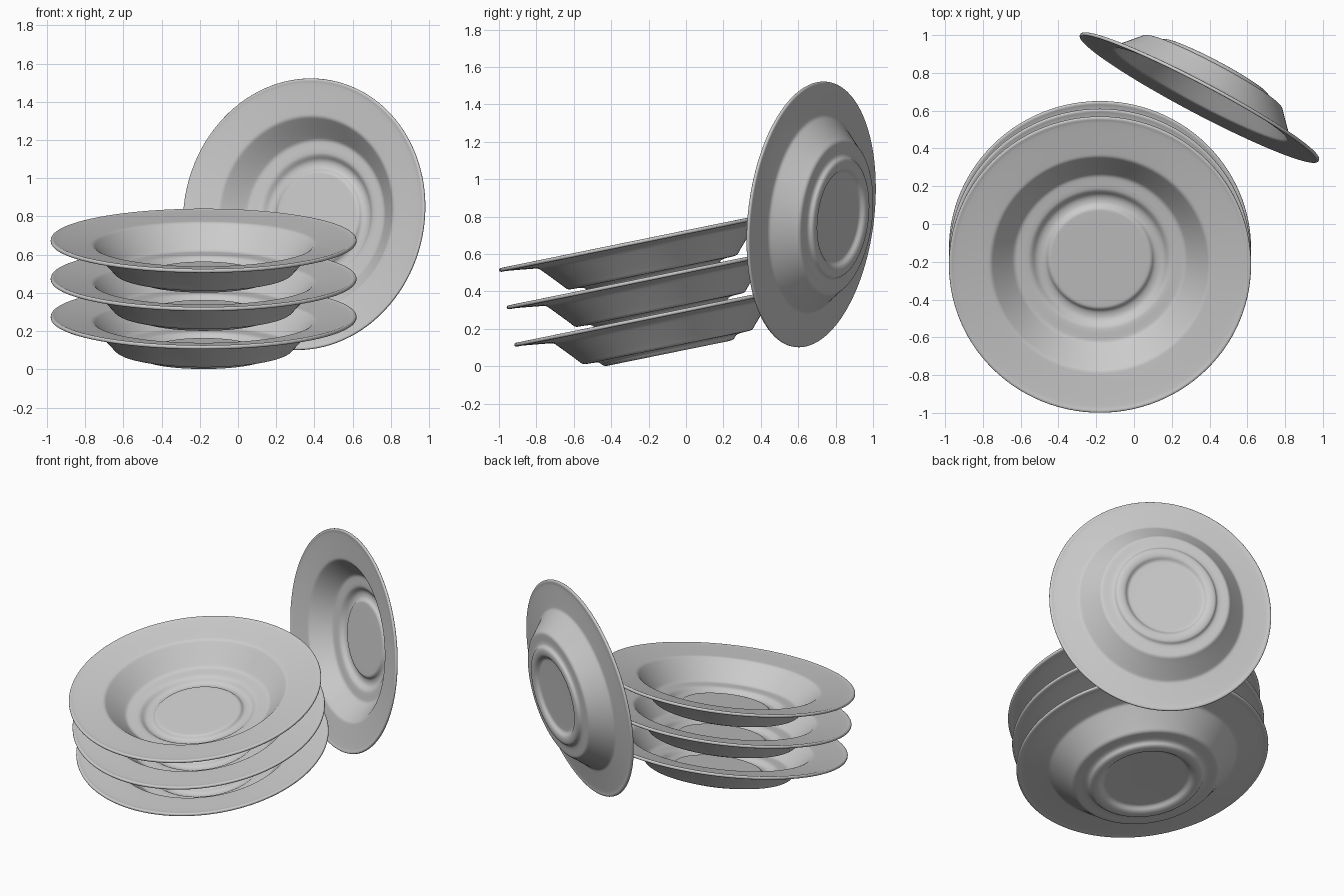
import bpy, bmesh, math
from mathutils import Vector

if "Cube" in bpy.data.objects:
    bpy.data.objects.remove(bpy.data.objects["Cube"])

# Closed plate section (radius, height): up the inside, round the lip, back under
PROFILE = [
    (0, -0.172), (0.245, -0.172), (0.272, -0.173), (0.29, -0.196), (0.335, -0.197),   # centre disc and channel
    (0.365, -0.167), (0.39, -0.162), (0.425, -0.160), (0.452, -0.157), (0.472, -0.138),  # well floor
    (0.56, -0.045), (0.578, -0.027), (0.605, -0.023), (0.775, -0.002), (0.788, 0.003),   # wall and rim
    (0.80, 0.0), (0.80, -0.016), (0.785, -0.020), (0.77, -0.018),                      # lip
    (0.615, -0.037), (0.592, -0.041), (0.575, -0.058), (0.485, -0.156), (0.463, -0.183),  # underside
    (0.435, -0.185), (0.395, -0.186), (0.37, -0.192), (0.355, -0.216), (0.30, -0.216),  # foot ring
    (0.275, -0.190), (0.25, -0.188), (0, -0.188),
]


def round_corners(points, passes=2):
    """Corner cutting keeps the section smooth without overshoot."""
    for _ in range(passes):
        out = [points[0]]
        for a, b in zip(points, points[1:]):
            out += [a.lerp(b, 0.25), a.lerp(b, 0.75)]
        points = out + [points[-1]]
    return points


def plate_mesh(steps=112):
    bm = bmesh.new()
    pts = round_corners([Vector((r, 0, h)) for r, h in PROFILE])
    verts = [bm.verts.new(p) for p in pts]
    edges = [bm.edges.new(pair) for pair in zip(verts, verts[1:])]
    bmesh.ops.spin(bm, geom=verts + edges, cent=(0, 0, 0), axis=(0, 0, 1),
                   angle=math.tau, steps=steps)
    bmesh.ops.remove_doubles(bm, verts=bm.verts, dist=1e-5)
    bmesh.ops.recalc_face_normals(bm, faces=bm.faces)
    for f in bm.faces:
        f.smooth = True
    me = bpy.data.meshes.new("plate")
    bm.to_mesh(me)
    bm.free()
    return me


def add_plate(name, mesh, centre, normal, size=1.0):
    ob = bpy.data.objects.new(name, mesh)
    bpy.context.collection.objects.link(ob)
    ob.location = centre
    ob.rotation_euler = Vector(normal).to_track_quat('Z', 'Y').to_euler()
    ob.scale = (size,) * 3
    return ob


mesh = plate_mesh()

# Stack of three tilted plates
tilt = math.radians(11.5)
axis = Vector((0, -math.sin(tilt), math.cos(tilt)))
for i, name in enumerate(("bottom_plate", "middle_plate", "top_plate")):
    add_plate(name, mesh, Vector((-0.18, -0.135, 0.281)) + axis * 0.204 * i, axis)

# Smaller plate standing behind, facing front left
add_plate("upright_plate", mesh, (0.343, 0.663, 0.8125), (-0.465, -0.88, 0.107), 0.893)
